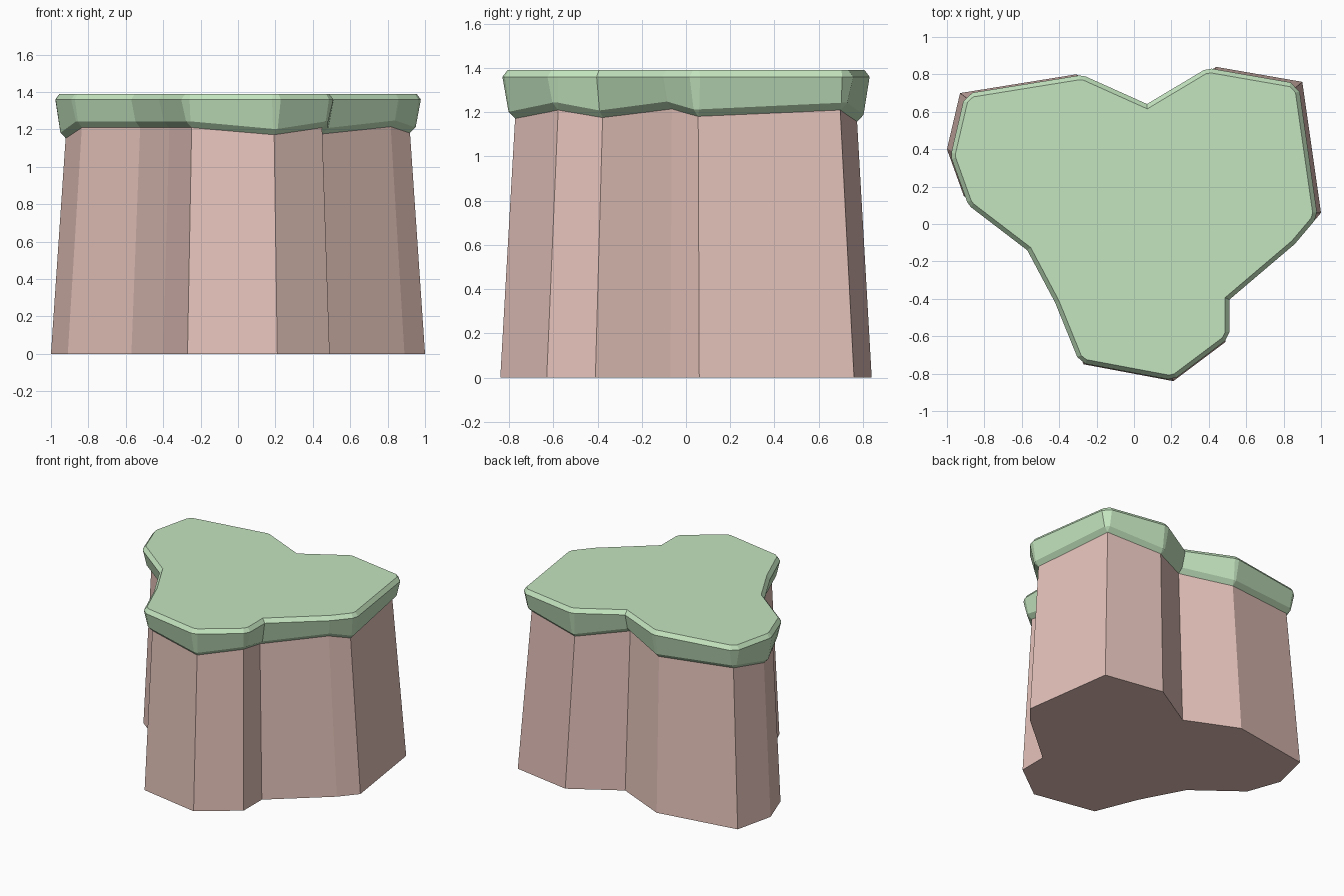
import bpy, bmesh
from mathutils import Vector

if "Cube" in bpy.data.objects:
    bpy.data.objects.remove(bpy.data.objects["Cube"])

# Ground outline, counter-clockwise: x, y, height of the grass hem at that corner
OUTLINE = [
    (-0.27, -0.75, 1.21), (0.21, -0.84, 1.17), (0.49, -0.63, 1.21),
    (0.49, -0.41, 1.175), (0.89, -0.07, 1.215), (1.0, 0.06, 1.18),
    (0.90, 0.76, 1.21), (0.44, 0.84, 1.155), (0.08, 0.625, 1.21),
    (-0.31, 0.80, 1.17), (-0.93, 0.70, 1.20), (-1.0, 0.40, 1.15),
    (-0.91, 0.15, 1.21), (-0.57, -0.11, 1.21), (-0.40, -0.43, 1.21)]


def taper(z):
    return 1 - 0.068 * z


def material(name, color):
    m = bpy.data.materials.new(name)
    m.diffuse_color = color
    m.use_nodes = True
    m.node_tree.nodes["Principled BSDF"].inputs["Base Color"].default_value = m.diffuse_color
    return m


def loft(name, rings, cap_bottom, mat):
    bm = bmesh.new()
    loops = [[bm.verts.new(p) for p in ring] for ring in rings]
    n = len(loops[0])
    for a, b in zip(loops, loops[1:]):
        for i in range(n):
            j = (i + 1) % n
            bm.faces.new((a[i], a[j], b[j], b[i]))
    bm.faces.new(loops[-1])
    if cap_bottom:
        bm.faces.new(loops[0][::-1])
    bmesh.ops.remove_doubles(bm, verts=bm.verts, dist=0.0005)
    me = bpy.data.meshes.new(name)
    bm.to_mesh(me)
    bm.free()
    me.materials.append(mat)
    ob = bpy.data.objects.new(name, me)
    bpy.context.collection.objects.link(ob)
    return ob


def grass_ring(d, height):
    """Offset the tapered outline by d; convex corners are chamfered."""
    pts = [Vector((x, y)) * taper(1.2) for x, y, _ in OUTLINE]
    ring = []
    for i, p in enumerate(pts):
        e1 = (p - pts[i - 1]).normalized()
        e2 = (pts[(i + 1) % len(pts)] - p).normalized()
        n1, n2 = Vector((e1.y, -e1.x)), Vector((e2.y, -e2.x))
        if e1.x * e2.y - e1.y * e2.x > 0:
            offs = (n1 * d, n2 * d)
        else:
            offs = ((n1 + n2) * d / (1 + n1.dot(n2)),) * 2
        for o in offs:
            ring.append((p.x + o.x, p.y + o.y, height(OUTLINE[i][2])))
    return ring


# Tapered rock column
loft("rock_column",
     [[(x * taper(z), y * taper(z), z) for x, y, _ in OUTLINE] for z in (0, 1.25)],
     True, material("rock", (0.78, 0.54, 0.49, 1)))

# Grass cap: wavy hem, flared wall, bevelled flat top
loft("grass_cap",
     [grass_ring(0.0, lambda h: h),
      grass_ring(0.032, lambda h: h + 0.033),
      grass_ring(0.06, lambda h: 1.36),
      grass_ring(0.037, lambda h: 1.39)],
     False, material("grass", (0.55, 0.78, 0.52, 1)))
